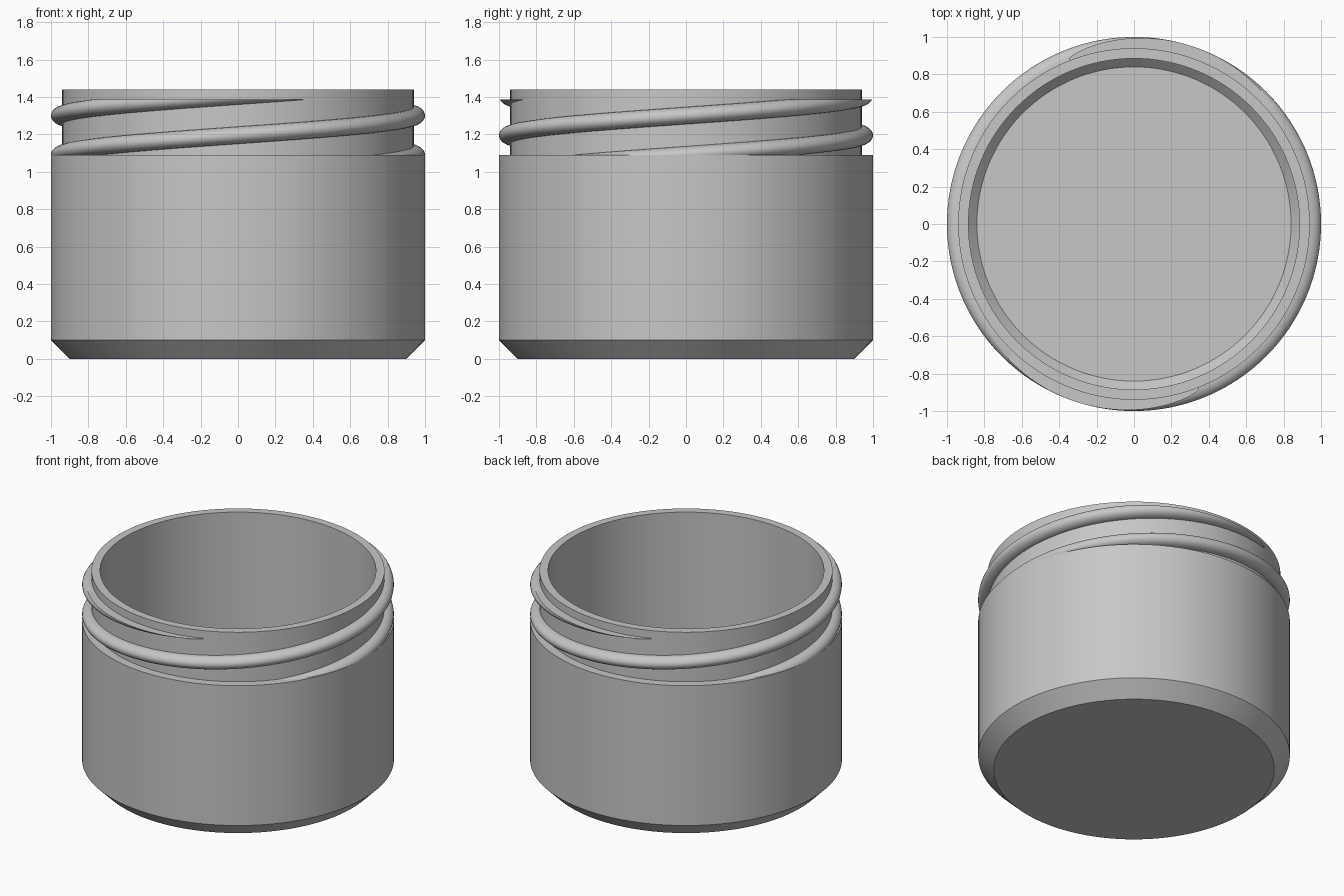
import bpy, bmesh, math

cube = bpy.data.objects.get("Cube")
if cube:
    bpy.data.objects.remove(cube, do_unlink=True)

SEGMENTS = 128
NECK_R, RIDGE, HALF_H = 0.94, 0.06, 0.046
LOW, HIGH = 1.088, 1.385      # height limits of the thread
RISE = 0.21                   # climb per half turn

grey = bpy.data.materials.new("plain grey")
grey.use_nodes = True
colour = (0.57, 0.57, 0.57, 1)
grey.diffuse_color = colour
grey.node_tree.nodes["Principled BSDF"].inputs["Base Color"].default_value = colour


def finish(name, bm, angle):
    bmesh.ops.recalc_face_normals(bm, faces=bm.faces)
    mesh = bpy.data.meshes.new(name)
    bm.to_mesh(mesh)
    bm.free()
    mesh.materials.append(grey)
    obj = bpy.data.objects.new(name, mesh)
    bpy.context.collection.objects.link(obj)
    bpy.ops.object.select_all(action='DESELECT')
    obj.select_set(True)
    bpy.context.view_layer.objects.active = obj
    bpy.ops.object.shade_smooth_by_angle(angle=math.radians(angle))
    return obj


def turn(r, z, a):
    return (r * math.cos(a), r * math.sin(a), z)


# Jar: chamfered foot, straight body, stepped neck, hollow with chamfered floor
profile = [(0.9, 0), (1, 0.1), (1, 1.09), (NECK_R, 1.09), (NECK_R, 1.44),
           (0.885, 1.44), (0.885, 0.145), (0.84, 0.1)]
bm = bmesh.new()
rings = [[bm.verts.new(turn(r, z, math.tau * i / SEGMENTS)) for i in range(SEGMENTS)]
         for r, z in profile]
for a, b in zip(rings, rings[1:]):
    for i in range(SEGMENTS):
        j = (i + 1) % SEGMENTS
        bm.faces.new((a[i], a[j], b[j], b[i]))
bm.faces.new(rings[0])
bm.faces.new(rings[-1])
finish("jar", bm, 30)


# Two-start thread: rounded ridge trimmed flat at its lower and upper limits
def thread(name, offset):
    bm = bmesh.new()
    first, last = LOW - HALF_H + 0.001, HIGH + HALF_H - 0.001
    steps, points = 150, 12
    previous = None
    for s in range(steps + 1):
        centre = first + (last - first) * s / steps
        angle = math.pi * (centre - 1.30) / RISE + offset
        lo, hi = max(centre - HALF_H, LOW), min(centre + HALF_H, HIGH)
        section = [(NECK_R - 0.01, lo)]
        for k in range(points + 1):
            z = lo + (hi - lo) * (1 - math.cos(math.pi * k / points)) / 2
            bulge = math.sqrt(max(0, 1 - ((z - centre) / HALF_H) ** 2))
            section.append((NECK_R + RIDGE * bulge, z))
        section.append((NECK_R - 0.01, hi))
        ring = [bm.verts.new(turn(r, z, angle)) for r, z in section]
        if previous:
            for k in range(len(ring)):
                m = (k + 1) % len(ring)
                bm.faces.new((previous[k], previous[m], ring[m], ring[k]))
        else:
            bm.faces.new(ring)
        previous = ring
    bm.faces.new(previous)
    finish(name, bm, 40)


thread("thread_first", 0)
thread("thread_second", math.pi)
